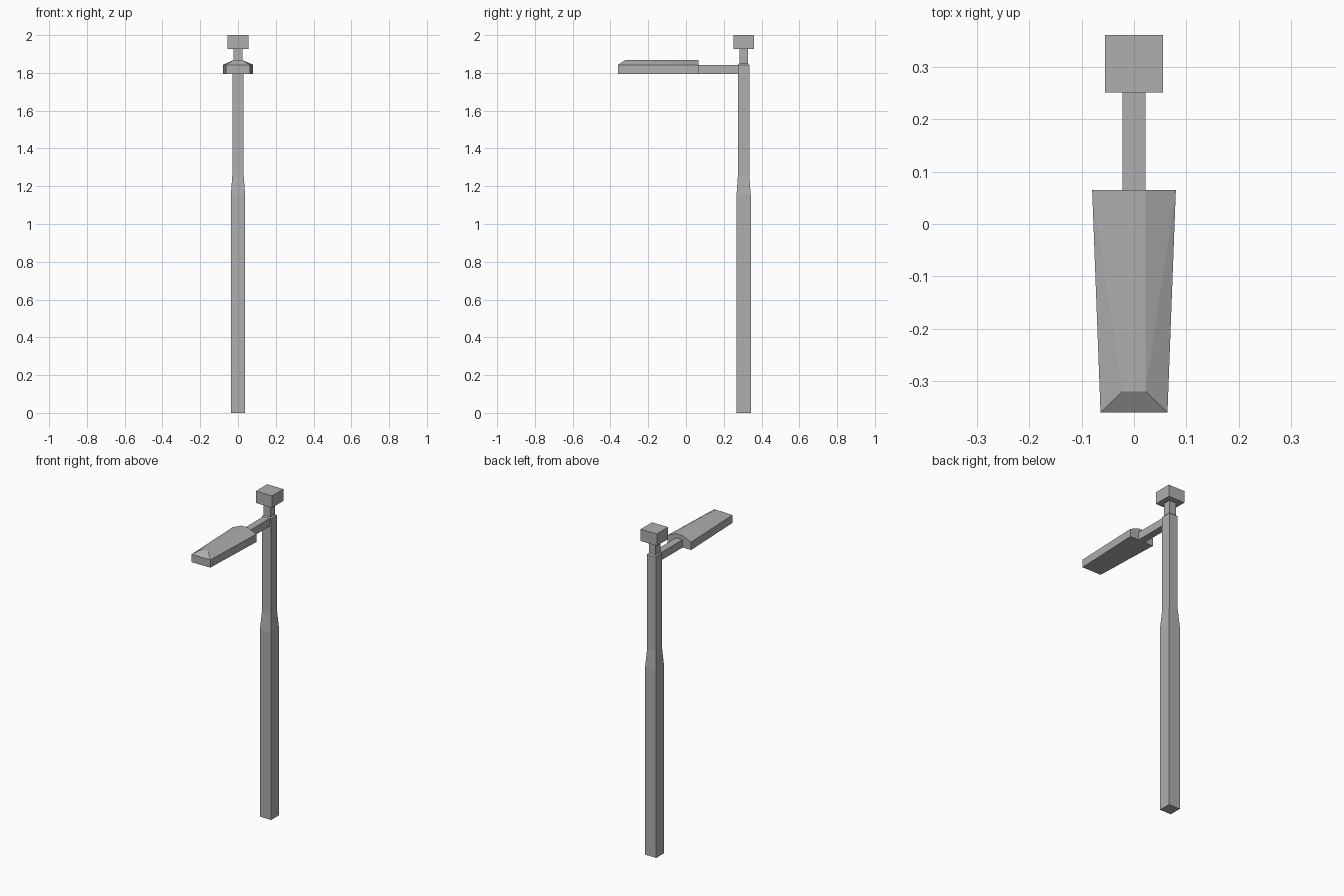
import bpy, bmesh

if "Cube" in bpy.data.objects:
    bpy.data.objects.remove(bpy.data.objects["Cube"])

# Dark grey paint shared by all parts
paint = bpy.data.materials.new("dark_grey_paint")
paint.diffuse_color = (0.43, 0.43, 0.43, 1)
paint.use_nodes = True
paint.node_tree.nodes["Principled BSDF"].inputs["Base Color"].default_value = paint.diffuse_color


def loft(name, rings):
    """Skin a stack of matching closed sections and cap both ends."""
    bm = bmesh.new()
    loops = [[bm.verts.new(p) for p in ring] for ring in rings]
    n = len(loops[0])
    for a, b in zip(loops, loops[1:]):
        for i in range(n):
            j = (i + 1) % n
            bm.faces.new((a[i], a[j], b[j], b[i]))
    bm.faces.new(loops[0])
    bm.faces.new(loops[-1])
    bmesh.ops.recalc_face_normals(bm, faces=bm.faces)
    mesh = bpy.data.meshes.new(name)
    bm.to_mesh(mesh)
    bm.free()
    mesh.materials.append(paint)
    obj = bpy.data.objects.new(name, mesh)
    bpy.context.collection.objects.link(obj)
    return obj


POLE_Y = 0.305


def square(h, z, y=POLE_Y):
    return [(sx * h, y + sy * h, z)
            for sx, sy in ((-1, -1), (1, -1), (1, 1), (-1, 1))]


# Square post: wide base, short taper, slim upper part, narrow neck
loft("post", [square(h, z) for h, z in (
    (0.038, 0), (0.038, 1.15), (0.03, 1.26), (0.03, 1.842),
    (0.023, 1.85), (0.023, 1.935))])

# Sensor box on top
loft("top_box", [square(0.055, z, 0.306) for z in (1.927, 2.0)])

# Horizontal arm from post to lamp
loft("arm", [[(-0.022, y, 1.795), (0.022, y, 1.795),
              (0.022, y, 1.843), (-0.022, y, 1.843)]
             for y in (0.05, 0.29)])


# Lamp head: tapered box with a hipped top, sloping at the front
def head_section(half, y, ridge_y):
    return [(-half, y, 1.795), (half, y, 1.795), (half, y, 1.843),
            (0.022, ridge_y, 1.868), (-0.022, ridge_y, 1.868), (-half, y, 1.843)]


head = loft("lamp_head", [head_section(0.08, 0.065, 0.065),
                          head_section(0.064, -0.36, -0.32)])

# Split the bent front end into an upright face and a slope,
# and crease each side slope along its diagonal
bm = bmesh.new()
bm.from_mesh(head.data)
front = min(bm.faces, key=lambda f: f.calc_center_median().y)
eaves = [v for v in front.verts if abs(v.co.z - 1.843) < 1e-4]
bmesh.utils.face_split(front, eaves[0], eaves[1])
for f in [f for f in bm.faces if f.normal.z > 0.3 and abs(f.normal.x) > 0.1]:
    top_front = min((v for v in f.verts if v.co.z > 1.85), key=lambda v: v.co.y)
    low_back = max((v for v in f.verts if v.co.z < 1.85), key=lambda v: v.co.y)
    bmesh.utils.face_split(f, top_front, low_back)
bm.to_mesh(head.data)
bm.free()
